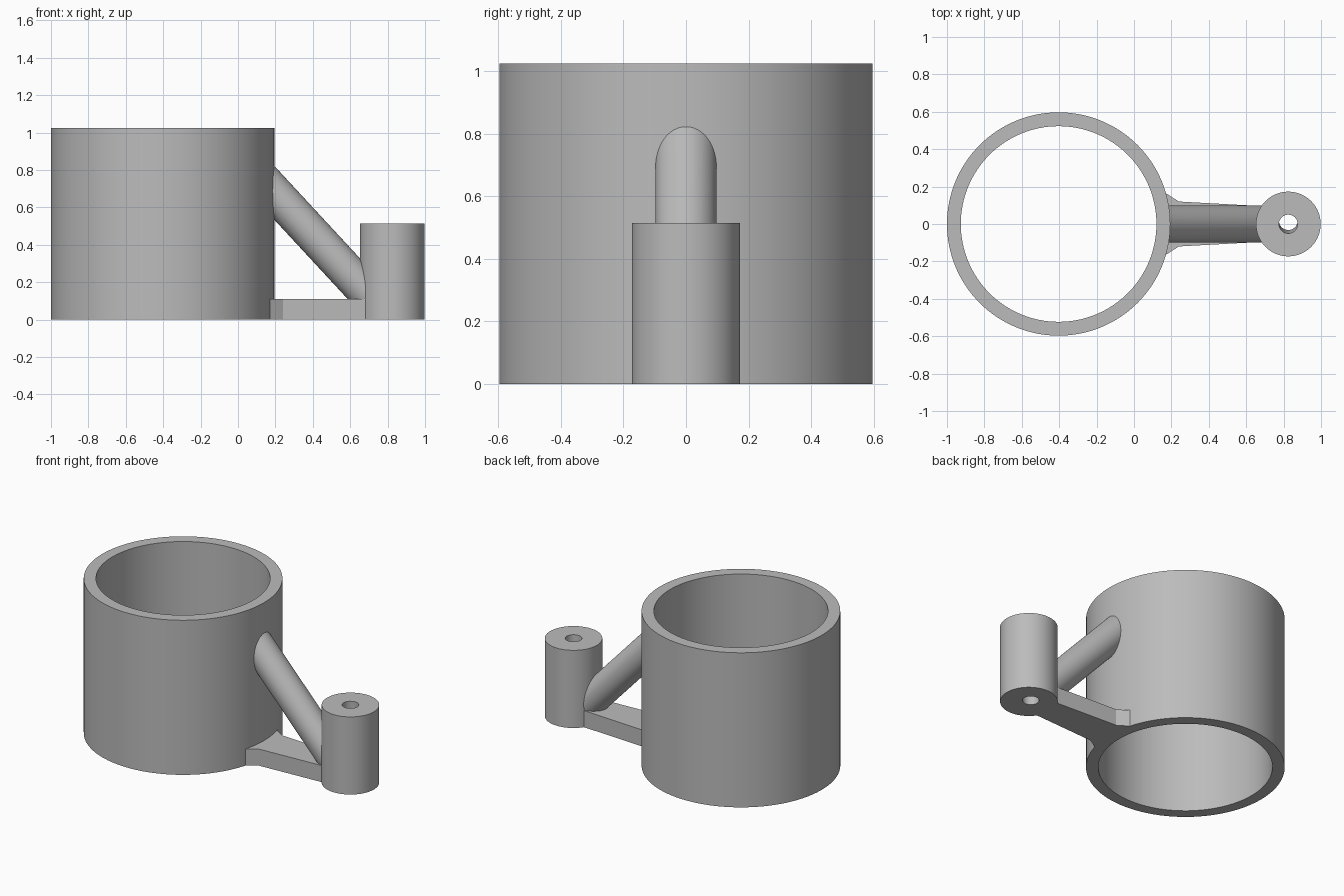
import bpy, bmesh, math
from mathutils import Vector

cube = bpy.data.objects.get("Cube")
if cube:
    bpy.data.objects.remove(cube, do_unlink=True)

GREY = (0.5, 0.5, 0.5, 1)
mat = bpy.data.materials.new("plain grey")
mat.use_nodes = True
mat.diffuse_color = GREY
mat.node_tree.nodes["Principled BSDF"].inputs["Base Color"].default_value = GREY

RING_X, POST_X = -0.403, 0.825


def finish(name, bm):
    bmesh.ops.recalc_face_normals(bm, faces=bm.faces)
    mesh = bpy.data.meshes.new(name)
    bm.to_mesh(mesh)
    bm.free()
    mesh.materials.append(mat)
    obj = bpy.data.objects.new(name, mesh)
    bpy.context.collection.objects.link(obj)
    return obj


def smooth(obj):
    bpy.ops.object.select_all(action="DESELECT")
    obj.select_set(True)
    bpy.context.view_layer.objects.active = obj
    bpy.ops.object.shade_smooth_by_angle(angle=math.radians(30))


def tube(name, x, outer, inner, height, segments, lean=0.0):
    """Open cylinder; lean shifts the lower end of the hole along y."""
    bm = bmesh.new()
    loops = []
    for r, z, y in ((outer, 0, 0), (outer, height, 0), (inner, height, 0), (inner, 0, lean)):
        loops.append([bm.verts.new((x + r * math.cos(math.tau * i / segments),
                                    y + r * math.sin(math.tau * i / segments), z))
                      for i in range(segments)])
    for a, b in zip(loops, loops[1:] + loops[:1]):
        for i in range(segments):
            j = (i + 1) % segments
            bm.faces.new((a[i], a[j], b[j], b[i]))
    return finish(name, bm)


def rod(name, start, end, radius, segments):
    start, end = Vector(start), Vector(end)
    axis = end - start
    bm = bmesh.new()
    bmesh.ops.create_cone(bm, cap_ends=True, segments=segments, radius1=radius,
                          radius2=radius, depth=axis.length)
    bmesh.ops.rotate(bm, matrix=axis.to_track_quat("Z", "Y").to_matrix(), verts=bm.verts)
    bmesh.ops.translate(bm, vec=(start + end) / 2, verts=bm.verts)
    return finish(name, bm)


def cut(obj, cutters):
    """Trim a part with hidden cutters and bake the result."""
    bpy.context.view_layer.objects.active = obj
    for cutter in cutters:
        mod = obj.modifiers.new("trim", "BOOLEAN")
        mod.operation, mod.solver, mod.object = "DIFFERENCE", "EXACT", cutter
        bpy.ops.object.modifier_apply(modifier=mod.name)


# Large open ring and small drilled post
ring = tube("ring", RING_X, 0.597, 0.523, 1.025, 128)
post = tube("post", POST_X, 0.173, 0.05, 0.515, 64, lean=0.018)

# Flat base arm, flared where it meets the ring
half = [(0.1, 0.21), (0.24, 0.12), (0.66, 0.097), (0.8, 0.09)]
outline = half + [(x, -y) for x, y in reversed(half)]
bm = bmesh.new()
face = bm.faces.new([bm.verts.new((x, y, 0)) for x, y in outline])
top = bmesh.ops.extrude_face_region(bm, geom=[face])["geom"]
bmesh.ops.translate(bm, vec=(0, 0, 0.11), verts=[v for v in top if isinstance(v, bmesh.types.BMVert)])
base_arm = finish("base_arm", bm)

# Slanted round strut, sliced off just above the ground
strut = rod("strut", (0.05, 0, 0.834), (0.85, 0, -0.03), 0.098, 64)
bm = bmesh.new()
bm.from_mesh(strut.data)
res = bmesh.ops.bisect_plane(bm, geom=bm.verts[:] + bm.edges[:] + bm.faces[:],
                             plane_co=(0, 0, 0.01), plane_no=(0, 0, 1), clear_inner=True)
rim = [e for e in res["geom_cut"] if isinstance(e, bmesh.types.BMEdge)]
bmesh.ops.edgenet_fill(bm, edges=rim)
bmesh.ops.recalc_face_normals(bm, faces=bm.faces)
bm.to_mesh(strut.data)
bm.free()

# Keep both arms clear of the ring's bore and the post's hole
cutters = [rod("bore_cutter", (RING_X, 0, -0.5), (RING_X, 0, 1.5), 0.555, 128),
           rod("hole_cutter", (POST_X, 0, -0.5), (POST_X, 0, 1), 0.12, 64)]
for part in (base_arm, strut):
    cut(part, cutters)
for cutter in cutters:
    bpy.data.objects.remove(cutter, do_unlink=True)

for part in (ring, post, strut):
    smooth(part)
